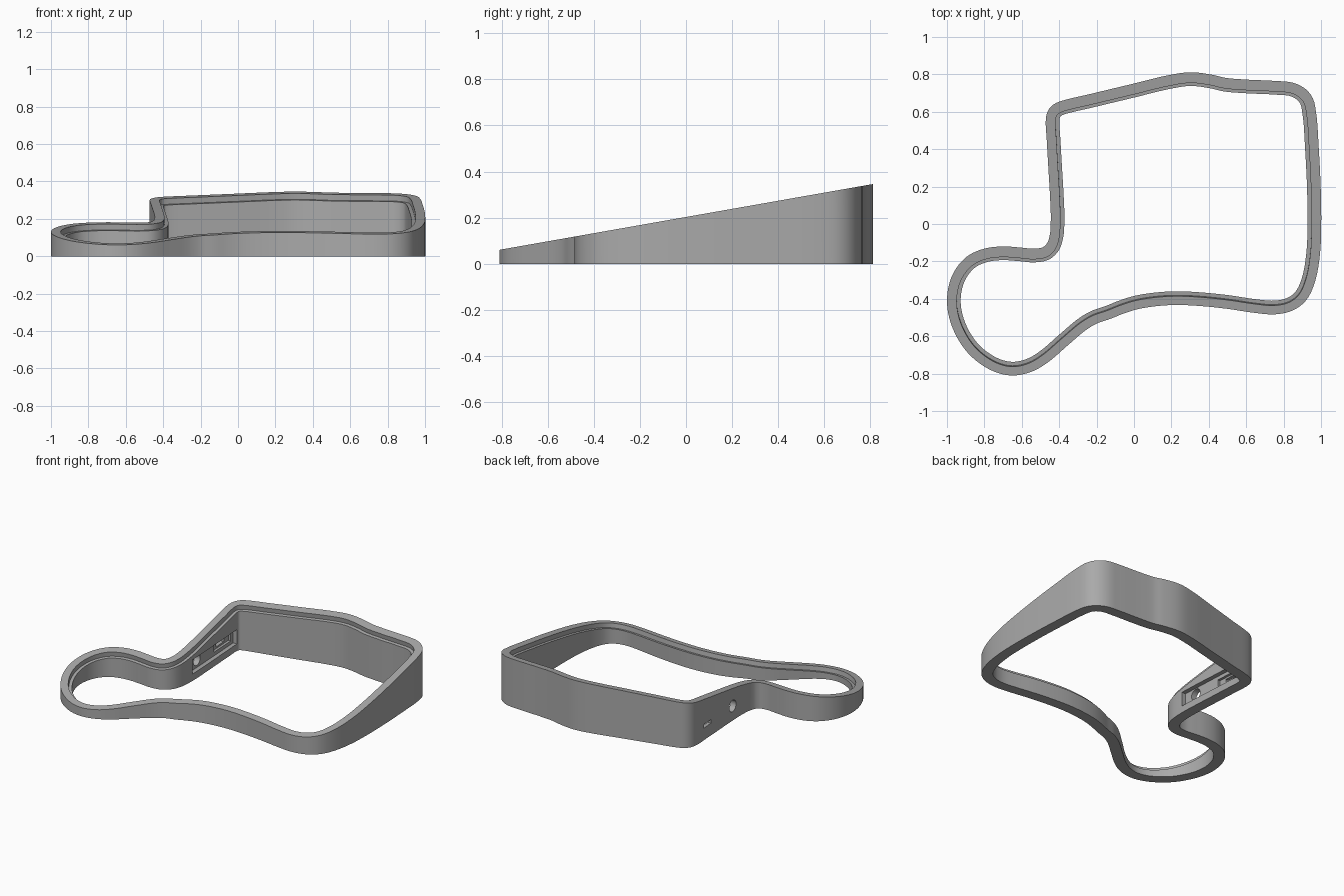
import bpy, bmesh, math
from mathutils import Vector, Matrix

if "Cube" in bpy.data.objects:
    bpy.data.objects.remove(bpy.data.objects["Cube"])

# Inner outline of the case, clockwise seen from above
INNER = [(-.383, .582), (-.2, .628), (0, .676), (.19, .722), (.3, .738), (.4, .727), (.48, .709),
         (.6, .699), (.75, .692), (.84, .682), (.885, .65), (.902, .58), (.915, .4), (.925, .2),
         (.928, 0), (.922, -.15), (.90, -.28), (.865, -.36), (.82, -.395), (.75, -.41),
         (.65, -.402), (.5, -.38), (.35, -.365), (.22, -.36), (.1, -.368), (0, -.385),
         (-.08, -.41), (-.15, -.438), (-.23, -.466), (-.3, -.508), (-.4, -.592), (-.5, -.678),
         (-.57, -.72), (-.65, -.737), (-.73, -.717), (-.82, -.655), (-.88, -.575), (-.918, -.48),
         (-.926, -.39), (-.903, -.30), (-.85, -.233), (-.78, -.202), (-.7, -.193), (-.62, -.198),
         (-.53, -.205), (-.455, -.19), (-.405, -.145), (-.38, -.08), (-.372, .02), (-.376, .15),
         (-.386, .32), (-.394, .46), (-.399, .545), (-.395, .572)]
WALL, LEDGE, DROP, STEPS = .073, .021, .032, 6


def spline(points):
    """Closed centripetal curve through the points."""
    pts, out, n = [Vector(p) for p in points], [], len(points)
    for i in range(n):
        p = [pts[(i + k - 1) % n] for k in range(4)]
        t = [0]
        for k in range(3):
            t.append(t[-1] + (p[k + 1] - p[k]).length ** .5)
        for s in range(STEPS):
            u = t[1] + (t[2] - t[1]) * s / STEPS
            a = [p[k].lerp(p[k + 1], (u - t[k]) / (t[k + 1] - t[k])) for k in range(3)]
            b = [a[k].lerp(a[k + 1], (u - t[k]) / (t[k + 2] - t[k])) for k in range(2)]
            out.append(b[0].lerp(b[1], (u - t[1]) / (t[2] - t[1])))
    return out


def offset(curve, d):
    n, out = len(curve), []
    for i, p in enumerate(curve):
        t = (curve[(i + 1) % n] - curve[i - 1]).normalized()
        out.append(p + Vector((-t.y, t.x)) * d)
    return out


def top(y, drop=0):
    return .203 + .176 * y - drop


grey = bpy.data.materials.new("case_grey")
grey.diffuse_color = (.40, .40, .40, 1)
grey.use_nodes = True
grey.node_tree.nodes["Principled BSDF"].inputs["Base Color"].default_value = grey.diffuse_color

# Case wall: sloped rim with a stepped ledge inside
inner = spline(INNER)
outer, step = offset(inner, WALL), offset(inner, LEDGE)
rim = [p - Vector((0, .005)) for p in step]      # ledge is cut square to the slope
rings = [[(p.x, p.y, 0) for p in outer],
         [(p.x, p.y, top(p.y)) for p in outer],
         [(p.x, p.y, top(p.y)) for p in rim],
         [(p.x, p.y, top(p.y, DROP)) for p in step],
         [(p.x, p.y, top(p.y, DROP)) for p in inner],
         [(p.x, p.y, 0) for p in inner]]
bm = bmesh.new()
loops = [[bm.verts.new(c) for c in ring] for ring in rings]
n = len(inner)
for r in range(len(loops)):
    a, b = loops[r], loops[(r + 1) % len(loops)]
    for i in range(n):
        j = (i + 1) % n
        bm.faces.new((a[i], a[j], b[j], b[i]))
bmesh.ops.recalc_face_normals(bm, faces=bm.faces)
mesh = bpy.data.meshes.new("case_wall")
bm.to_mesh(mesh)
bm.free()
case = bpy.data.objects.new("case_wall", mesh)
bpy.context.collection.objects.link(case)
mesh.materials.append(grey)
bpy.context.view_layer.objects.active = case
case.select_set(True)


def cut(name, x, y, z, size, round_hole=False):
    """Cut a box or a round hole through the left wall, square to it."""
    bm = bmesh.new()
    if round_hole:
        bmesh.ops.create_cone(bm, cap_ends=True, segments=32, radius1=.5, radius2=.5, depth=1,
                              matrix=Matrix.Rotation(math.pi / 2, 4, 'Y'))
    else:
        bmesh.ops.create_cube(bm, size=1)
    bmesh.ops.scale(bm, vec=size, verts=bm.verts)
    me = bpy.data.meshes.new(name)
    bm.to_mesh(me)
    bm.free()
    me.materials.append(grey)
    ob = bpy.data.objects.new(name, me)
    ob.location, ob.rotation_euler.z = (x, y, z), math.radians(3)
    ob.hide_render = True
    bpy.context.collection.objects.link(ob)
    mod = case.modifiers.new(name, 'BOOLEAN')
    mod.operation, mod.solver, mod.object = 'DIFFERENCE', 'EXACT', ob
    bpy.ops.object.modifier_apply(modifier=name)
    bpy.data.objects.remove(ob)


# Socket pocket, deeper plug recess, plug slot and round jack hole
cut("socket_pocket", -.385, .295, .098, (.06, .53, .10))
cut("plug_recess", -.41, .43, .098, (.06, .20, .05))
cut("plug_slot", -.43, .43, .098, (.16, .09, .026))
cut("jack_hole", -.42, .125, .102, (.16, .08, .08), True)

bpy.ops.object.shade_smooth_by_angle(angle=math.radians(30))
